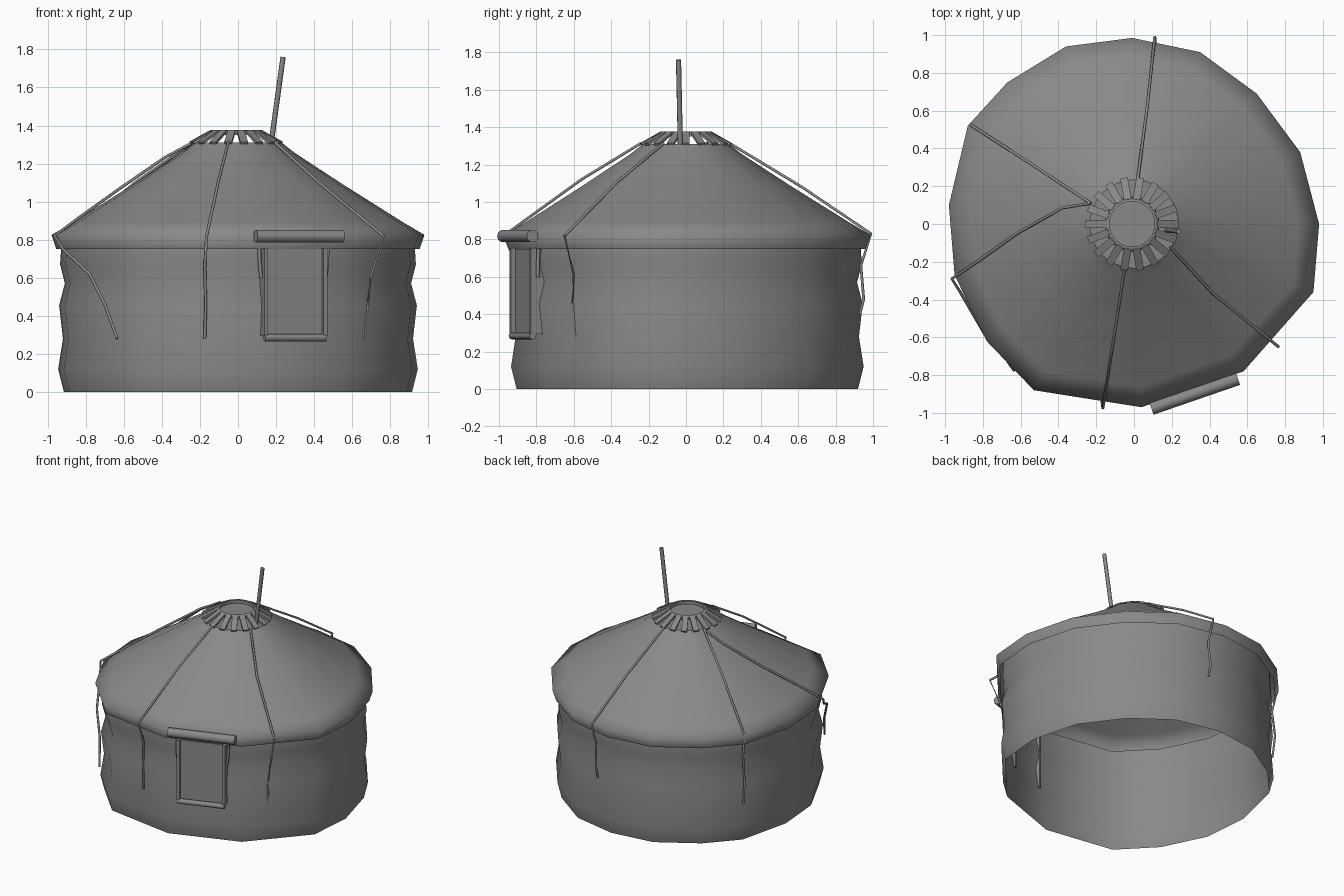
import bpy, bmesh, math
from mathutils import Vector, Matrix

if "Cube" in bpy.data.objects:
    bpy.data.objects.remove(bpy.data.objects["Cube"])

# Outline of the uneven tent, anticlockwise (x, y at the eave)
OUTLINE = [(.98, 0), (.88, .38), (.65, .69), (.35, .91), (-.01, .985), (-.36, .94),
           (-.67, .75), (-.88, .52), (-.98, .1), (-.95, -.27), (-.78, -.62),
           (-.53, -.88), (.04, -.97), (.58, -.78), (.95, -.36)]

DARK = bpy.data.materials.new("dark_cloth")
DARK.diffuse_color = (.25, .25, .25, 1)
DARK.use_nodes = True
DARK.node_tree.nodes["Principled BSDF"].inputs["Base Color"].default_value = DARK.diffuse_color


def finish(name, bm, angle=50, smooth=True):
    me = bpy.data.meshes.new(name)
    bmesh.ops.recalc_face_normals(bm, faces=bm.faces[:])
    bm.to_mesh(me)
    bm.free()
    me.materials.append(DARK)
    ob = bpy.data.objects.new(name, me)
    bpy.context.collection.objects.link(ob)
    if smooth:
        bpy.ops.object.select_all(action='DESELECT')
        ob.select_set(True)
        bpy.context.view_layer.objects.active = ob
        bpy.ops.object.shade_smooth_by_angle(angle=math.radians(angle))
    return ob


def loft(name, profile):
    """Skin of scaled outlines; near the crown the outline becomes a circle."""
    bm = bmesh.new()
    rings = []
    for r, z in profile:
        ring = []
        for x, y in OUTLINE:
            d = Vector((x, y))
            t = min(1, max(0, (r - .23) / .5))
            d = d.normalized() * (1 - t) + d / .98 * t
            ring.append(bm.verts.new((d.x * r, d.y * r, z)))
        rings.append(ring)
    n = len(OUTLINE)
    for a, b in zip(rings, rings[1:]):
        for i in range(n):
            bm.faces.new((a[i], a[(i + 1) % n], b[(i + 1) % n], b[i]))
    return finish(name, bm, 100)


def tube(name, pts, radius, sides=6):
    """Swept round cord through points."""
    bm = bmesh.new()
    pts = [Vector(p) for p in pts]
    rings = []
    for i, p in enumerate(pts):
        d = (pts[min(i + 1, len(pts) - 1)] - pts[max(i - 1, 0)]).normalized()
        ref = Vector((0, 0, 1)) if abs(d.z) < .97 else Vector((p.x, p.y, 0)).normalized()
        u = d.cross(ref).normalized()
        v = d.cross(u)
        rings.append([bm.verts.new(p + radius * (u * math.cos(k * math.tau / sides)
                      + v * math.sin(k * math.tau / sides))) for k in range(sides)])
    for a, b in zip(rings, rings[1:]):
        for k in range(sides):
            bm.faces.new((a[k], a[(k + 1) % sides], b[(k + 1) % sides], b[k]))
    bm.faces.new(rings[0])
    bm.faces.new(rings[-1])
    return finish(name, bm, 65)


def box(name, size, loc, matrix):
    bm = bmesh.new()
    bmesh.ops.create_cube(bm, size=1)
    bm.transform(matrix @ Matrix.Translation(loc) @ Matrix.Diagonal((*size, 1)))
    return finish(name, bm, smooth=False)


# Cloth wall with folds, open underneath, and the roof with its skirt
loft("wall", [(.915, 0), (.945, .12), (.92, .28), (.94, .455), (.91, .57),
              (.935, .67), (.93, .75), (.93, .8)])
loft("roof", [(.955, .75), (.98, .825), (.87, .89), (.56, 1.085), (.3, 1.255), (.23, 1.31)])

# Crown: closing disc, sloping spokes and top ring
bm = bmesh.new()
bmesh.ops.create_circle(bm, cap_ends=True, segments=24, radius=.235,
                        matrix=Matrix.Translation((0, 0, 1.31)))
finish("crown_disc", bm)
bm = bmesh.new()
for k in range(18):
    bmesh.ops.create_cube(bm, size=1, matrix=Matrix.Rotation(k * math.tau / 18, 4, 'Z')
                          @ Matrix.Translation((.187, 0, 1.34))
                          @ Matrix.Rotation(math.radians(29), 4, 'Y')
                          @ Matrix.Diagonal((.13, .04, .014, 1)))
bm.transform(Matrix.Translation((-.01, 0, 0)))
finish("crown_spokes", bm, smooth=False)
bm = bmesh.new()
prof = [(.12, 1.35), (.145, 1.35), (.14, 1.374), (.12, 1.377)]
N = 24
rings = [[bm.verts.new((r * math.cos(k * math.tau / N) - .01, r * math.sin(k * math.tau / N), z))
          for r, z in prof] for k in range(N)]
for k in range(N):
    a, b = rings[k], rings[(k + 1) % N]
    for j in range(4):
        bm.faces.new((a[j], b[j], b[(j + 1) % 4], a[(j + 1) % 4]))
finish("crown_ring", bm, 40)

# Leaning chimney pole
tube("pole", [(.172, -.03, 1.29), (.237, -.04, 1.76)], .014, 8)

# Guy ropes over the roof and down the wall
ropes = {
    "rope_back": [(.02, .24, 1.31), (.07, .62, 1.08), (.11, .99, .83), (.11, .935, .66),
                  (.1, .95, .48), (.1, .93, .4)],
    "rope_back_left": [(-.23, .11, 1.315), (-.54, .315, 1.1), (-.865, .525, .83),
                       (-.835, .5, .65), (-.855, .51, .46), (-.84, .5, .29)],
    "rope_left": [(-.23, .11, 1.315), (-.38, .085, 1.235), (-.62, -.05, 1.07), (-.83, -.2, .92),
                  (-.965, -.29, .82), (-.92, -.36, .75), (-.78, -.6, .62), (-.7, -.68, .46),
                  (-.635, -.775, .28)],
    "rope_front": [(-.05, -.24, 1.315), (-.1, -.56, 1.12), (-.165, -.975, .82), (-.175, -.9, .65),
                   (-.17, -.91, .46), (-.175, -.9, .28)],
    "rope_right": [(.19, -.12, 1.315), (.42, -.37, 1.105), (.765, -.65, .82), (.7, -.6, .61),
                   (.68, -.605, .46), (.665, -.59, .28)],
}
for name, pts in ropes.items():
    tube(name, pts, .008)

# Window opening: deep frame through the wall, recessed panel, side cloth and rolled flap
W = Matrix.Translation((.295, -.86, 0)) @ Matrix.Rotation(math.radians(19), 4, 'Z')
box("window_panel", (.32, .015, .45), (0, .005, .525), W)
for side, label in ((-1, "left"), (1, "right")):
    box("window_post_" + label, (.02, .075, .46), (side * .165, .01, .525), W)
    tube("window_cloth_" + label, [W @ Vector((side * .19, .01, .75)),
         W @ Vector((side * .188, .008, .68)), W @ Vector((side * .18, .01, .6))], .01)
tube("window_sill", [W @ Vector((-.17, -.015, .285)), W @ Vector((.17, -.015, .285))], .02, 8)
tube("rolled_flap", [W @ Vector((x, -.045, .818)) for x in (-.23, -.2, .23, .255)], .034, 10)
